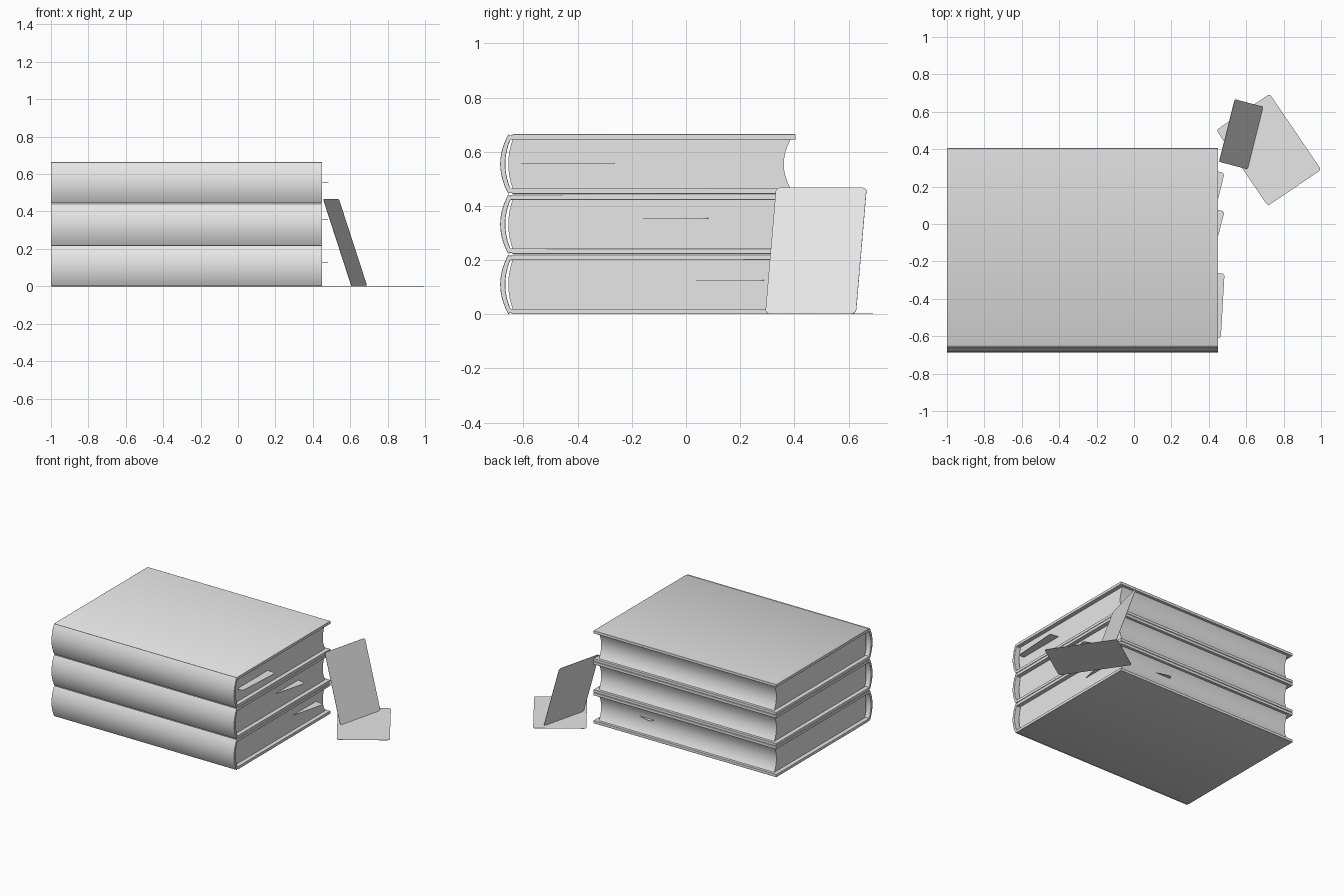
import bpy, bmesh, math
from mathutils import Matrix, Vector

if "Cube" in bpy.data.objects:
    bpy.data.objects.remove(bpy.data.objects["Cube"])

grey = bpy.data.materials.new("plain grey")
grey.diffuse_color = (0.8, 0.8, 0.8, 1)
grey.use_nodes = True
grey.node_tree.nodes["Principled BSDF"].inputs["Base Color"].default_value = grey.diffuse_color


def finish(name, bm, bevel=0):
    bmesh.ops.recalc_face_normals(bm, faces=bm.faces)
    me = bpy.data.meshes.new(name)
    bm.to_mesh(me)
    bm.free()
    me.materials.append(grey)
    ob = bpy.data.objects.new(name, me)
    bpy.context.collection.objects.link(ob)
    if bevel:
        m = ob.modifiers.new("soft edges", "BEVEL")
        m.width, m.segments, m.limit_method = bevel, 2, "ANGLE"
        m.angle_limit = math.radians(40)
    bpy.ops.object.select_all(action="DESELECT")
    ob.select_set(True)
    bpy.context.view_layer.objects.active = ob
    bpy.ops.object.shade_smooth_by_angle(angle=math.radians(35))
    return ob


def extrude_x(name, profile, x0, x1, z, bevel=0):
    """Closed (y, z) profile swept along x."""
    bm = bmesh.new()
    f = bm.faces.new([bm.verts.new((x0, y, h + z)) for y, h in profile])
    new = bmesh.ops.extrude_face_region(bm, geom=[f])["geom"]
    bmesh.ops.translate(bm, vec=(x1 - x0, 0, 0),
                        verts=[v for v in new if isinstance(v, bmesh.types.BMVert)])
    return finish(name, bm, bevel)


def bow(y, z0, z1, depth, n=14):
    """Shallow arc in y between two heights."""
    return [(y + depth * (1 - (2 * i / n - 1) ** 2), z0 + (z1 - z0) * i / n)
            for i in range(n + 1)]


H, T, PITCH = 0.22, 0.02, 0.2222

# Cover: boards, hinge grooves and rounded spine in one C-shaped profile
outer = ([(0.405, 0), (-0.638, 0), (-0.645, 0.004), (-0.651, 0.004)]
         + bow(-0.656, 0, H, -0.03)
         + [(-0.651, H - 0.004), (-0.645, H - 0.004), (-0.638, H), (0.405, H)])
inner = [(0.405, H - T)] + bow(-0.648, T, H - T, -0.019)[::-1] + [(0.405, T)]
# Page block: rounded back, hollow fore-edge
pages = bow(-0.640, T, H - T, -0.016) + bow(0.386, T, H - T, -0.025)[::-1]

for i, level in enumerate(("bottom", "middle", "top")):
    extrude_x(level + "_book_cover", outer + inner, -1, 0.45, i * PITCH, 0.002)
    extrude_x(level + "_book_pages", pages, -0.97, 0.42, i * PITCH)


def card(name, corner, u, v, w=0.345, l=0.49, t=0.002, r=0.015):
    """Thin round-cornered card spanned by directions u (width) and v (length)."""
    u, v = Vector(u).normalized(), Vector(v).normalized()
    n = u.cross(v).normalized()
    if n.z < 0:
        n = -n
    c = Vector(corner)
    bm = bmesh.new()
    pts = []
    for k, (a, b) in enumerate(((w - r, l - r), (r, l - r), (r, r), (w - r, r))):
        for j in range(5):
            q = (k + j / 4) * math.pi / 2
            pts.append(c + u * (a + r * math.cos(q)) + v * (b + r * math.sin(q)))
    f = bm.faces.new([bm.verts.new(p) for p in pts])
    new = bmesh.ops.extrude_face_region(bm, geom=[f])["geom"]
    bmesh.ops.translate(bm, vec=n * t,
                        verts=[e for e in new if isinstance(e, bmesh.types.BMVert)])
    return finish(name, bm)


# Cards tucked between the pages as bookmarks
for name, y, z, deg in (("bottom_bookmark", 0.272, 0.124, 14),
                        ("middle_bookmark", 0.067, 0.354, 14.5),
                        ("top_bookmark", -0.265, 0.555, 3.3)):
    a = math.radians(deg)
    card(name, (0.484, y, z), (-math.sin(a), -math.cos(a), 0),
         (-math.cos(a), math.sin(a), 0))

# Loose cards beside the stack
card("floor_card", (0.44, 0.502, 0), (0.28, 0.19, 0), (0.275, -0.405, 0))
card("leaning_card", (0.605, 0.293, 0.002), (0.085, 0.34, 0), (-0.152, 0.04, 0.468))
